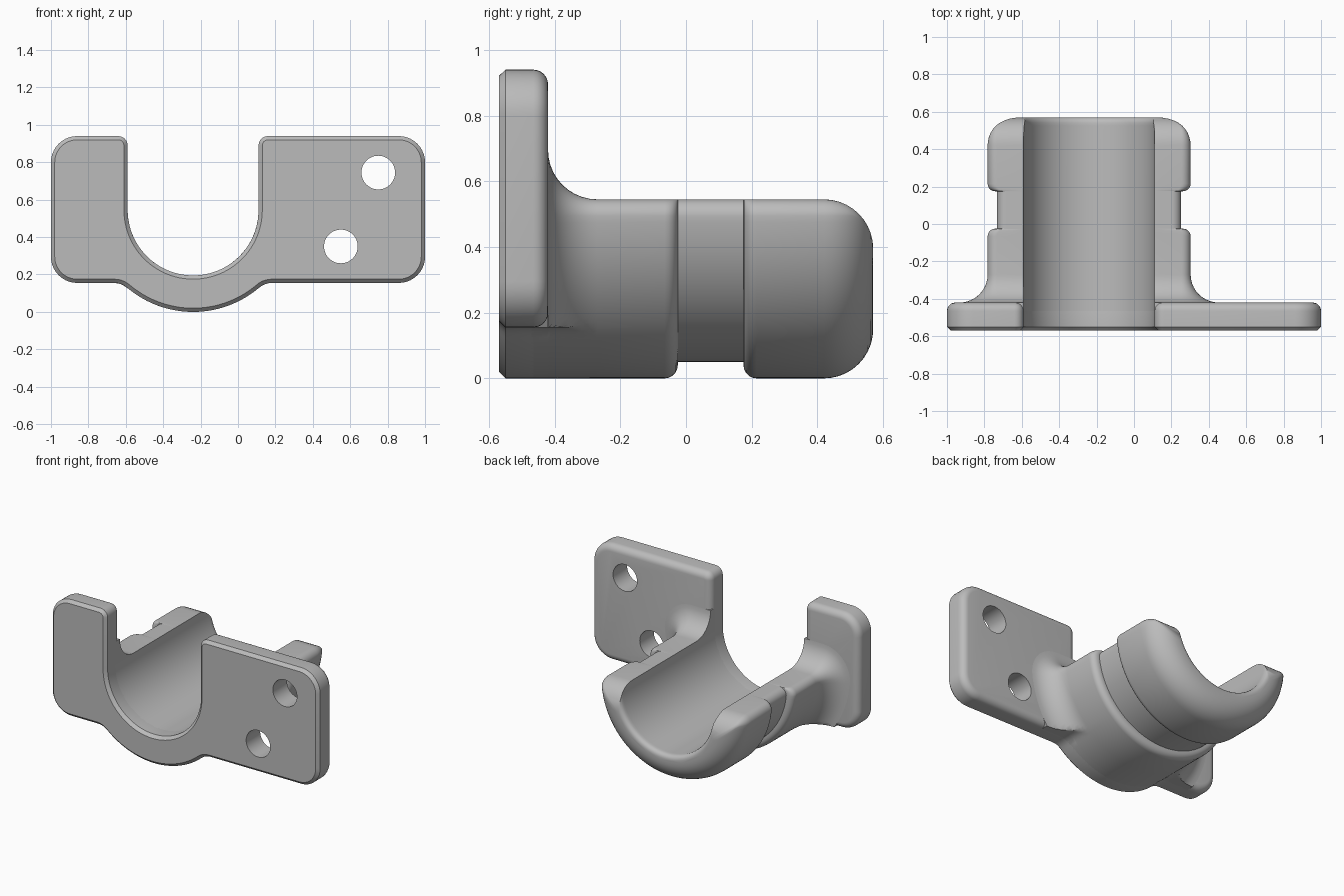
import bpy, bmesh, math
from mathutils import Vector

if "Cube" in bpy.data.objects:
    bpy.data.objects.remove(bpy.data.objects["Cube"])

XC, ZC = -0.24, 0.545          # axis of the cradle
R_OUT, R_IN = 0.545, 0.35
FLAT = 0.155                   # underside of the plate
BLEND = 0.10                   # fillet between plate underside and bulge

grey = bpy.data.materials.new("plain grey")
grey.diffuse_color = (0.5, 0.5, 0.5, 1)
grey.use_nodes = True
grey.node_tree.nodes["Principled BSDF"].inputs["Base Color"].default_value = grey.diffuse_color


def loft(name, rings):
    """Skin equal-length rings of points and cap both ends."""
    bm = bmesh.new()
    loops = [[bm.verts.new(p) for p in ring] for ring in rings]
    n = len(loops[0])
    for a, b in zip(loops, loops[1:]):
        for i in range(n):
            j = (i + 1) % n
            bm.faces.new((a[i], a[j], b[j], b[i]))
    bm.faces.new(loops[0])
    bm.faces.new(loops[-1])
    bmesh.ops.remove_doubles(bm, verts=bm.verts, dist=1e-5)
    bmesh.ops.recalc_face_normals(bm, faces=bm.faces)
    me = bpy.data.meshes.new(name)
    bm.to_mesh(me)
    bm.free()
    me.materials.append(grey)
    ob = bpy.data.objects.new(name, me)
    bpy.context.collection.objects.link(ob)
    return ob


def shade(ob):
    bpy.ops.object.select_all(action='DESELECT')
    ob.select_set(True)
    bpy.context.view_layer.objects.active = ob
    bpy.ops.object.shade_smooth_by_angle(angle=math.radians(30))


def arc(cx, cz, r, a0, a1, n):
    return [(cx + r * math.cos(a), cz + r * math.sin(a))
            for a in (math.radians(a0 + (a1 - a0) * i / n) for i in range(n + 1))]


def underside(u):
    """Lower outline height at distance u from the cradle axis."""
    fz = FLAT - BLEND
    fu = math.sqrt((R_OUT + BLEND) ** 2 - (ZC - fz) ** 2)
    touch = fu * R_OUT / (R_OUT + BLEND)
    u = abs(u)
    if u <= touch:
        return ZC - math.sqrt(R_OUT ** 2 - u * u)
    if u < fu:
        return fz + math.sqrt(BLEND ** 2 - (u - fu) ** 2)
    return FLAT


# Mounting plate: rounded outline with a U slot and a bulge below
TOP, C, S = 0.94, 0.14, 0.05
outline = [(XC + 0.42 * i / 28, underside(0.42 * i / 28)) for i in range(-28, 29)]
outline += arc(1 - C, FLAT + C, C, -90, 0, 10)
outline += arc(1 - C, TOP - C, C, 0, 90, 10)
outline += arc(XC + R_IN + S, TOP - S, S, 90, 180, 6)
outline += arc(XC, ZC, R_IN, 0, -180, 48)
outline += arc(XC - R_IN - S, TOP - S, S, 0, 90, 6)
outline += arc(-1 + C, TOP - C, C, 90, 180, 10)
outline += arc(-1 + C, FLAT + C, C, 180, 270, 10)


def inset(points, d, y):
    ring, n = [], len(points)
    for i, p in enumerate(points):
        p = Vector(p)
        e1 = (p - Vector(points[i - 1])).normalized()
        e2 = (Vector(points[(i + 1) % n]) - p).normalized()
        t = (e1 + e2).normalized()
        q = p + Vector((-t.y, t.x)) * d
        ring.append((q.x, y, q.y))
    return ring


steps = [(-0.57, 0.02), (-0.55, 0)]
for k in range(7):             # rounded rear edge
    t = math.pi / 2 * k / 6
    steps.append((-0.465 + 0.045 * math.sin(t), 0.045 * (1 - math.cos(t))))
plate = loft("mounting_plate", [inset(outline, d, y) for y, d in steps])

# Two bolt holes through the plate
for x, z in ((0.75, 0.745), (0.55, 0.35)):
    ring = arc(x, z, 0.09, 0, 352.5, 47)
    cutter = loft("hole_cutter", [[(a, y, b) for a, b in ring] for y in (-0.7, -0.3)])
    cutter.hide_render = True
    mod = plate.modifiers.new("hole", 'BOOLEAN')
    mod.operation, mod.solver, mod.object = 'DIFFERENCE', 'EXACT', cutter
    bpy.context.view_layer.objects.active = plate
    bpy.ops.object.modifier_apply(modifier=mod.name)
    bpy.data.objects.remove(cutter)
shade(plate)


# Half-pipe cradle: sections along y with a changing outer offset
def section(y, d_rad, d_top, widen):
    ro, ri, top = R_OUT + d_rad, R_IN + widen, ZC + d_top
    c = min(max(0.015, 0.05 + d_top), 0.4 * (ro - ri))
    if d_top > 0:
        c = 0.05 + d_top
    a_end = math.degrees(math.asin((top - c - ZC) / ro))
    half = arc(0, ZC, ro, -90, a_end, 40)
    ux = half[-1][0]
    half += arc(ux - c, top - c, c, 0, 90, 8)[1:]
    half = [(u, max(z, underside(u))) if d_rad > 0 else (u, z) for u, z in half]
    zi = min(top, ZC)
    a_in = math.degrees(math.asin((zi - ZC) / ri))
    half += [(ri, top)] if top > ZC else []
    half += [(ri, ZC)] if top > ZC else [arc(0, ZC, ri, a_in, a_in, 1)[0]] * 2
    half = half[:-1] + arc(0, ZC, ri, a_in, -90, 24)
    mirrored = [(-u, z) for u, z in reversed(half[1:-1])]
    return [(XC + u, y, z) for u, z in half + mirrored]


N = 10
quarter = [math.pi / 2 * k / N for k in range(N + 1)]
spans = [(-0.47, 0.15, 0.15, 0)]
for t in reversed(quarter):    # flare into the plate
    d = 0.15 * (1 - math.cos(t))
    spans.append((-0.27 - 0.15 * math.sin(t), d, d, 0))
for t in quarter[::2]:         # groove, near lip
    spans.append((-0.065 + 0.04 * math.sin(t), -0.04 * (1 - math.cos(t)), 0, 0))
spans += [(-0.025, -0.05, 0, 0), (0.175, -0.05, 0, 0)]
for t in reversed(quarter[::2]):   # groove, far lip
    spans.append((0.215 - 0.04 * math.sin(t), -0.04 * (1 - math.cos(t)), 0, 0))
for t in quarter:              # rounded free end
    y, d = 0.42 + 0.15 * math.sin(t), -0.15 * (1 - math.cos(t))
    e = max(0, y - 0.54)
    spans.append((y, d, d, 0.03 - math.sqrt(max(0, 0.0009 - e * e))))
cradle = loft("cradle", [section(*s) for s in spans])
shade(cradle)
